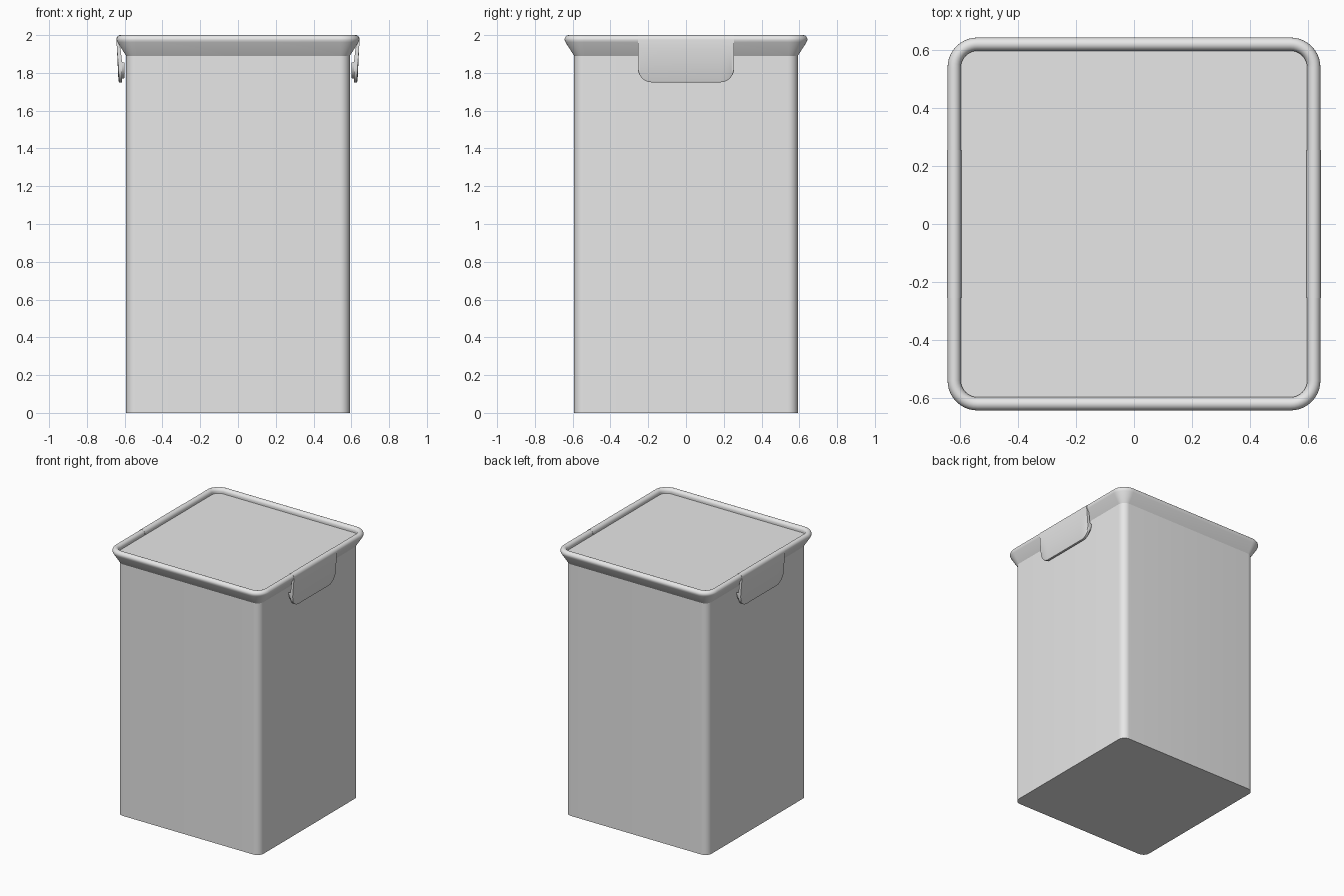
import bpy, bmesh, math

if "Cube" in bpy.data.objects:
    bpy.data.objects.remove(bpy.data.objects["Cube"])

grey = bpy.data.materials.new("light_grey")
grey.diffuse_color = (0.8, 0.8, 0.8, 1)
grey.use_nodes = True
grey.node_tree.nodes["Principled BSDF"].inputs["Base Color"].default_value = grey.diffuse_color
CORNER = 0.54  # centre of the rounded corners


def loft(name, rings, cap_start, cap_end):
    """Join closed rings of points into a skin, with optional end caps."""
    bm = bmesh.new()
    vs = [[bm.verts.new(p) for p in ring] for ring in rings]
    for a, b in zip(vs, vs[1:]):
        n = len(a)
        for i in range(n):
            j = (i + 1) % n
            bm.faces.new((a[i], a[j], b[j], b[i]))
    if cap_start:
        bm.faces.new(vs[0][::-1])
    if cap_end:
        bm.faces.new(vs[-1])
    if cap_start and cap_end:
        bmesh.ops.recalc_face_normals(bm, faces=bm.faces)
    mesh = bpy.data.meshes.new(name)
    bm.to_mesh(mesh)
    bm.free()
    mesh.materials.append(grey)
    ob = bpy.data.objects.new(name, mesh)
    bpy.context.collection.objects.link(ob)
    bpy.ops.object.select_all(action='DESELECT')
    ob.select_set(True)
    bpy.context.view_layer.objects.active = ob
    bpy.ops.object.shade_smooth_by_angle(angle=math.radians(35))
    return ob


def rounded_square(half, z, steps=10):
    r = half - CORNER
    pts = []
    for q, (sx, sy) in enumerate(((1, 1), (-1, 1), (-1, -1), (1, -1))):
        for i in range(steps + 1):
            a = math.pi / 2 * (q + i / steps)
            pts.append((sx * CORNER + r * math.cos(a), sy * CORNER + r * math.sin(a), z))
    return pts


def rim_arc(grow, steps=12):
    """Rounded top of the rim, from outside to inside, as (x, z)."""
    return [(0.62 + (0.023 + grow) * math.cos(math.pi * i / steps),
             1.975 + (0.025 + grow) * math.sin(math.pi * i / steps))
            for i in range(steps + 1)]


# Box body
loft("box_body", [rounded_square(0.592, z) for z in (0, 1.89)], True, False)

# Lid: flared skirt, rounded rim, recessed panel
lid_profile = [(0.592, 1.89), (0.638, 1.962)] + rim_arc(0) + [(0.597, 1.965)]
loft("lid", [rounded_square(h, z) for h, z in lid_profile], False, True)


# Latches: a strap hooked over the rim, hanging down with a small inner catch
def latch_section(side, y, zb):
    pts = rim_arc(0.0015)[::-1]
    pts += [(0.641, 1.93), (0.633, zb + 0.008), (0.629, zb), (0.613, zb),
            (0.613, zb + 0.02), (0.600, zb + 0.022), (0.600, zb + 0.03),
            (0.614, zb + 0.032), (0.622, 1.93), (0.63, 1.96), (0.61, 1.965), (0.597, 1.965)]
    return [(side * x, y, z) for x, z in pts]


R = 0.075
for side, label in ((1, "right"), (-1, "left")):
    half = [(0.255 - R + R * math.sin(a), 1.75 + R - R * math.cos(a))
            for a in (math.pi / 2 * i / 10 for i in range(11))]
    stations = [(-y, z) for y, z in reversed(half)] + half
    loft(label + "_latch", [latch_section(side, y, z) for y, z in stations], True, True)
